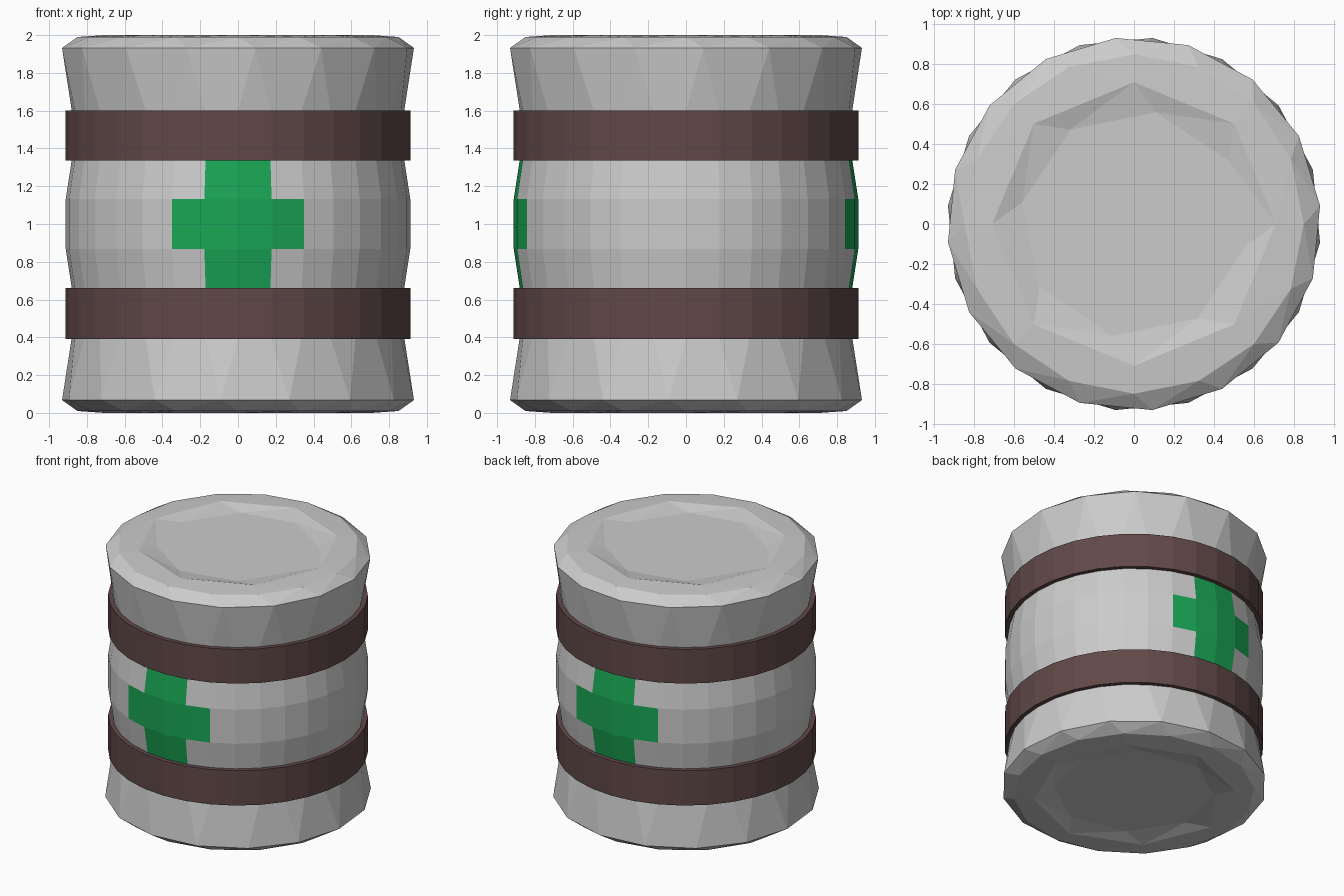
import bpy, bmesh
from math import sin, cos, radians, degrees, atan2

if "Cube" in bpy.data.objects:
    bpy.data.objects.remove(bpy.data.objects["Cube"])


def material(name, rgb):
    m = bpy.data.materials.new(name)
    m.diffuse_color = (*rgb, 1)
    m.use_nodes = True
    m.node_tree.nodes["Principled BSDF"].inputs["Base Color"].default_value = m.diffuse_color
    return m


GREY = material("pale_grey", (0.8, 0.8, 0.8))
GREEN = material("cross_green", (0.01, 0.38, 0.09))
BROWN = material("band_brown", (0.12, 0.065, 0.065))


def ring(bm, sides, r, z, offset):
    """Ring of vertices; angles are measured from the front (-y) towards +x."""
    angles = [offset + 360 * i / sides for i in range(sides + 1)]
    verts = [bm.verts.new((r * sin(radians(a)), -r * cos(radians(a)), z)) for a in angles[:-1]]
    return angles, verts


def zip_rings(bm, ring_a, ring_b):
    """Skin two rings that may have different side counts."""
    (aa, av), (ba, bv) = ring_a, ring_b
    n, m, i, j = len(av), len(bv), 0, 0
    while i < n or j < m:
        na = aa[i + 1] if i < n else 1e9
        nb = ba[j + 1] if j < m else 1e9
        p, q = av[i % n], bv[j % m]
        if abs(na - nb) < 1e-4:
            bm.faces.new((p, av[(i + 1) % n], bv[(j + 1) % m], q))
            i, j = i + 1, j + 1
        elif na < nb:
            bm.faces.new((p, av[(i + 1) % n], q))
            i += 1
        else:
            bm.faces.new((p, bv[(j + 1) % m], q))
            j += 1


def finish(bm, name, mats):
    bmesh.ops.recalc_face_normals(bm, faces=bm.faces)
    me = bpy.data.meshes.new(name)
    bm.to_mesh(me)
    bm.free()
    for m in mats:
        me.materials.append(m)
    ob = bpy.data.objects.new(name, me)
    bpy.context.collection.objects.link(ob)


# Barrel body: recessed end, rim, flared end, then the bulging middle, mirrored in height
end = [(8, 0.57, 0.03, 11), (8, 0.71, 0.0, 0), (16, 0.85, 0.01, 0),
       (16, 0.936, 0.068, -5.625), (32, 0.88, 0.40, 0), (32, 0.88, 0.66, 0), (32, 0.912, 0.868, 0)]
profile = end + [(s, r, 2 - z, -o) for s, r, z, o in reversed(end)]
bm = bmesh.new()
rings = [ring(bm, *p) for p in profile]
for a, b in zip(rings, rings[1:]):
    zip_rings(bm, a, b)
for _, verts in (rings[0], rings[-1]):
    bm.faces.new(verts)

# Green crosses on the front and back are picked out of the middle faces
for f in bm.faces:
    c = f.calc_center_median()
    angle = degrees(atan2(abs(c.x), abs(c.y)))
    if 0.66 < c.z < 1.34 and angle < (22.5 if 0.868 < c.z < 1.132 else 11.25):
        f.material_index = 1
finish(bm, "barrel_body", [GREY, GREEN])

# Two straight bands around the barrel
for name, z0, z1 in (("lower_band", 0.39, 0.66), ("upper_band", 1.335, 1.60)):
    bm = bmesh.new()
    section = [ring(bm, 32, r, z, 0) for r, z in ((0.913, z0), (0.913, z1), (0.86, z1), (0.86, z0))]
    for k in range(4):
        zip_rings(bm, section[k], section[(k + 1) % 4])
    finish(bm, name, [BROWN])
